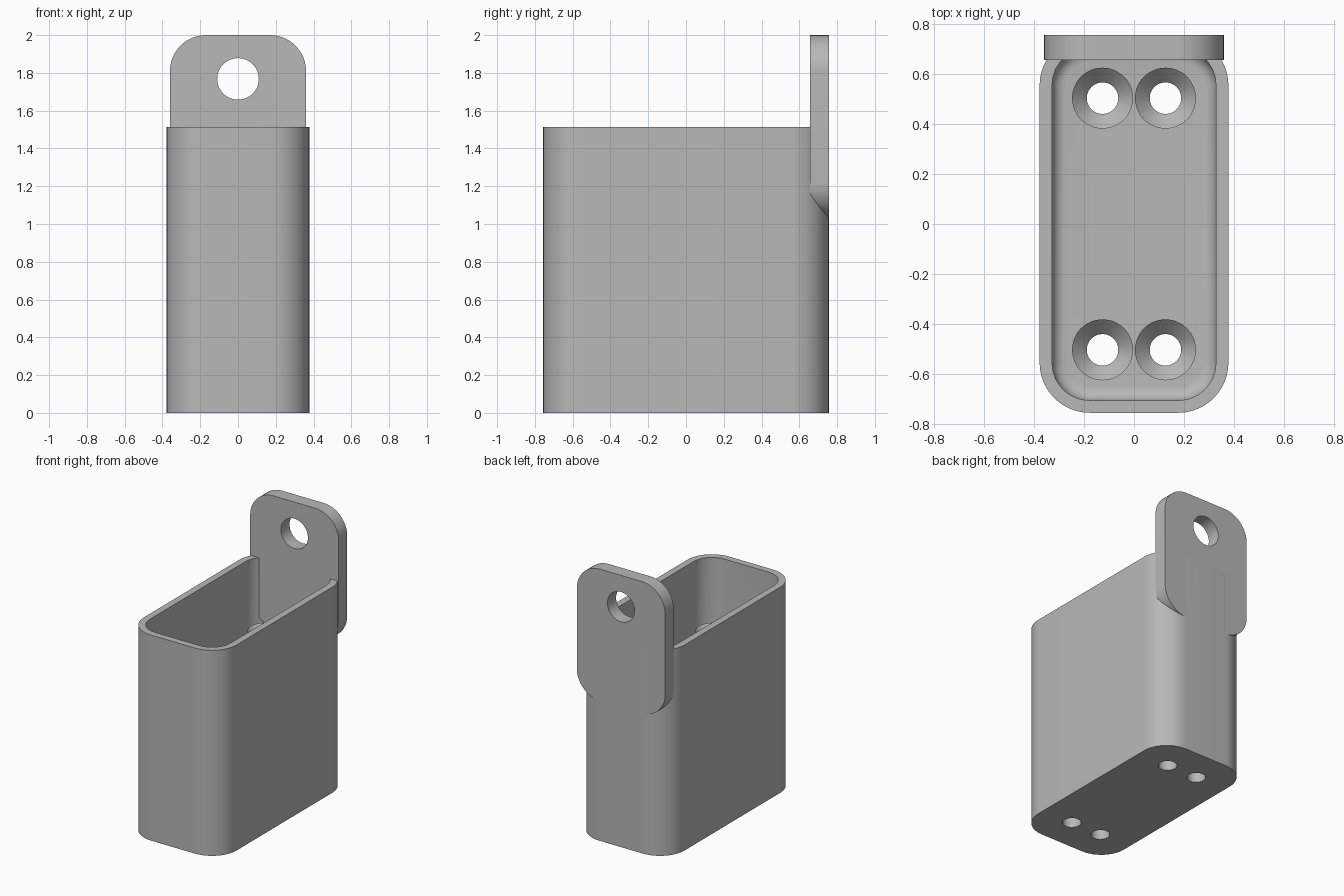
import bpy, bmesh, math

cube = bpy.data.objects.get("Cube")
if cube:
    bpy.data.objects.remove(cube, do_unlink=True)

grey = bpy.data.materials.new("plain_grey")
grey.use_nodes = True
COLOUR = (0.48, 0.48, 0.48, 1)
grey.diffuse_color = COLOUR
grey.node_tree.nodes["Principled BSDF"].inputs["Base Color"].default_value = COLOUR

HALF_X, HALF_Y, RIM_Z = 0.378, 0.756, 1.513
CORNER, WALL, FLOOR, FILLET = 0.2, 0.05, 0.1, 0.055
BORE, HEAD, POST_TOP = 0.063, 0.122, 1.08
TAB_BACK, TAB_FRONT = HALF_Y, 0.656
TAB_LOW, TAB_TOP, TAB_HALF = 1.03, 2.0, 0.36


def rounded_rect(hx, hy, r, steps=12):
    """Outline points of a rounded rectangle, anticlockwise."""
    pts = []
    for quarter, (sx, sy) in enumerate([(1, 1), (-1, 1), (-1, -1), (1, -1)]):
        for i in range(steps + 1):
            a = (quarter + i / steps) * math.pi / 2
            pts.append((sx * (hx - r) + r * math.cos(a), sy * (hy - r) + r * math.sin(a)))
    return pts


def circle(r, steps=48):
    return [(r * math.cos(i * math.tau / steps), r * math.sin(i * math.tau / steps))
            for i in range(steps)]


def loft(name, rings, closed=False):
    """Skin a list of equal rings; cap the ends or join last to first."""
    bm = bmesh.new()
    loops = [[bm.verts.new(p) for p in ring] for ring in rings]
    pairs = list(zip(loops, loops[1:]))
    if closed:
        pairs.append((loops[-1], loops[0]))
    for a, b in pairs:
        n = len(a)
        for i in range(n):
            j = (i + 1) % n
            bm.faces.new((a[i], a[j], b[j], b[i]))
    if not closed:
        bm.faces.new(loops[0][::-1])
        bm.faces.new(loops[-1])
    bmesh.ops.recalc_face_normals(bm, faces=bm.faces)
    mesh = bpy.data.meshes.new(name)
    bm.to_mesh(mesh)
    bm.free()
    mesh.materials.append(grey)
    obj = bpy.data.objects.new(name, mesh)
    bpy.context.collection.objects.link(obj)
    return obj


def activate(obj):
    bpy.ops.object.select_all(action="DESELECT")
    obj.select_set(True)
    bpy.context.view_layer.objects.active = obj


def cut(obj, cutter):
    mod = obj.modifiers.new("cut", "BOOLEAN")
    mod.operation, mod.solver, mod.object = "DIFFERENCE", "EXACT", cutter
    activate(obj)
    bpy.ops.object.modifier_apply(modifier=mod.name)
    bpy.data.objects.remove(cutter, do_unlink=True)


def smooth(obj):
    activate(obj)
    bpy.ops.object.shade_smooth_by_angle(angle=math.radians(30))


def level(points, z):
    return [(x, y, z) for x, y in points]


# Box: outer wall up, over the rim, down the cavity and round the floor fillet
def inner(inset):
    d = WALL + inset
    return rounded_rect(HALF_X - d, HALF_Y - d, CORNER - d)


outer = rounded_rect(HALF_X, HALF_Y, CORNER)
rings = [level(outer, 0), level(outer, RIM_Z), level(inner(0), RIM_Z)]
for i in range(7):
    a = i / 6 * math.pi / 2
    rings.append(level(inner(FILLET * (1 - math.cos(a))), FLOOR + FILLET * (1 - math.sin(a))))
box = loft("box", rings)

# Screw holes through the floor, with countersunk sleeves above them
for sx, side in ((-1, "right"), (1, "left")):
    for sy, end in ((-1, "front"), (1, "back")):
        def ring(r, z):
            return [(x + sx * 0.126, y + sy * 0.504, z) for x, y in circle(r)]
        cut(box, loft("hole_cutter", [ring(BORE, -0.1), ring(BORE, FLOOR + 0.1)]))
        sleeve = loft(f"screw_sleeve_{end}_{side}",
                      [ring(BORE, FLOOR), ring(HEAD, FLOOR), ring(HEAD, POST_TOP),
                       ring(BORE, POST_TOP - HEAD + BORE)], closed=True)
        smooth(sleeve)
smooth(box)

# Hanging tab on the back wall with one round hole
mid_z = (TAB_LOW + TAB_TOP) / 2
plate = rounded_rect(TAB_HALF, (TAB_TOP - TAB_LOW) / 2, 0.19)
tab = loft("hanging_tab", [[(x, y, z + mid_z) for x, z in plate]
                           for y in (TAB_FRONT, TAB_BACK)])
cut(tab, loft("tab_hole_cutter", [[(x, y, z + 1.768) for x, z in circle(0.11)]
                                  for y in (TAB_FRONT - 0.1, TAB_BACK + 0.1)]))
smooth(tab)
